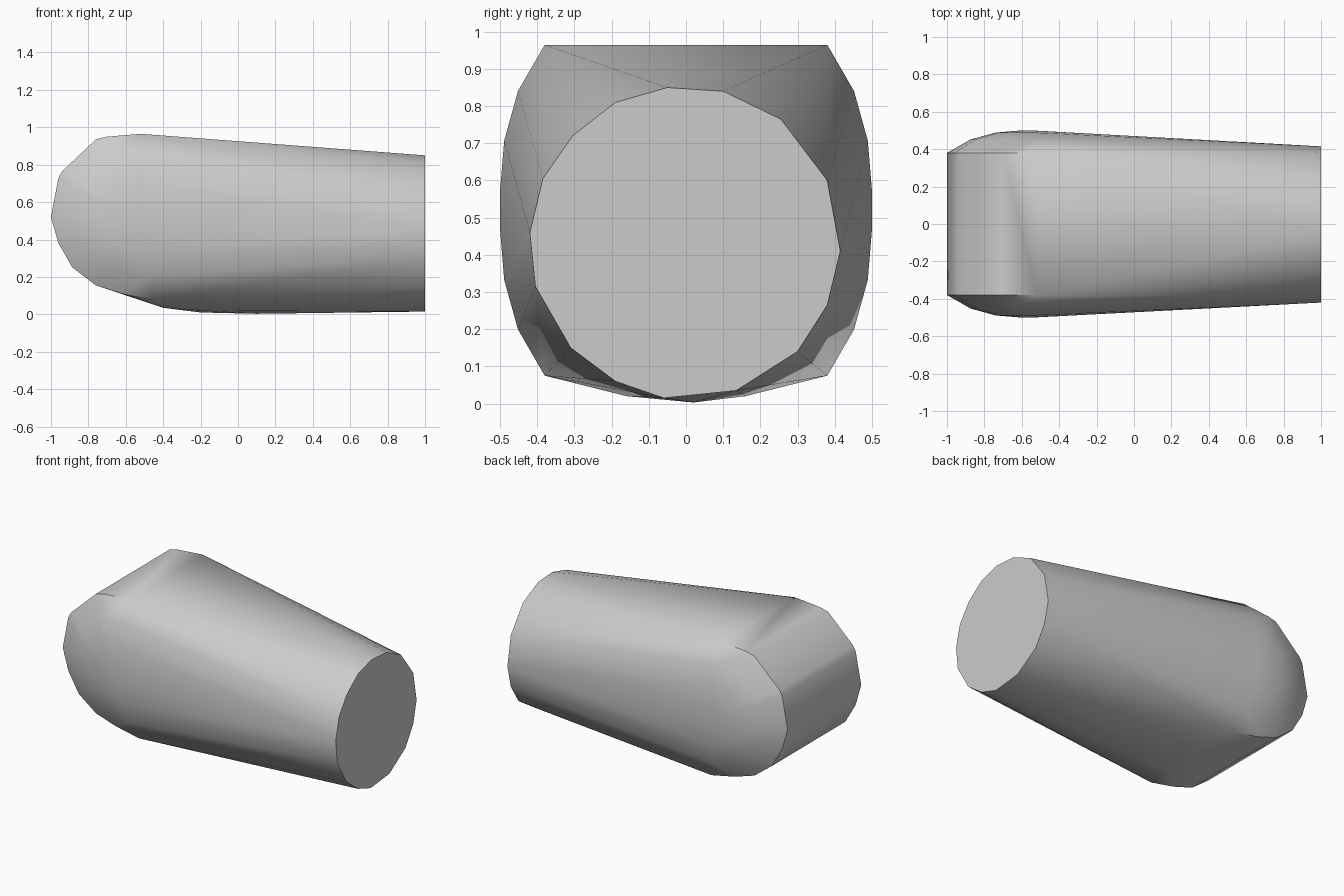
import bpy
import bmesh
import math

cube = bpy.data.objects.get("Cube")
if cube:
    bpy.data.objects.remove(cube)

grey = bpy.data.materials.new("mid grey")
grey.use_nodes = True
colour = (0.6, 0.6, 0.6, 1)
grey.diffuse_color = colour
grey.node_tree.nodes["Principled BSDF"].inputs["Base Color"].default_value = colour

points = []

# Flat round end: sixteen slightly uneven corners (y, z)
end_rim = [(-.05, .85), (.1, .84), (.255, .765), (.38, .6), (.415, .41), (.38, .265),
           (.3, .14), (.135, .035), (-.06, .015), (-.19, .06), (-.31, .15),
           (-.405, .315), (-.42, .46), (-.385, .605), (-.305, .72), (-.19, .81)]
points += [(1, y, z) for y, z in end_rim]

# Rounded end: side outline (x, z), stacked into a shallow dome on each side
outline = [(-.52, .965), (-.7, .95), (-.76, .935), (-.94, .765), (-.96, .73), (-1, .52),
           (-.96, .38), (-.885, .25), (-.76, .155), (-.62, .11), (-.45, .075)]
cx, cz = -.55, .52
for side in (-1, 1):
    for depth, scale in ((.38, 1), (.452, .72), (.489, .42), (.5, .12)):
        points += [(cx + (x - cx) * scale, side * depth, cz + (z - cz) * scale)
                   for x, z in outline]
    # Gently bulging belly
    points += [(-.4, side * .17, .035), (-.2, side * .16, .02)]
points += [(-.2, .02, .01), (.1, .02, .003)]

# Skin the corners with one convex shell
bm = bmesh.new()
for p in points:
    bm.verts.new(p)
hull = bmesh.ops.convex_hull(bm, input=bm.verts)
unused = {v for v in hull["geom_interior"] + hull["geom_unused"]
          if isinstance(v, bmesh.types.BMVert)}
bmesh.ops.delete(bm, geom=list(unused), context='VERTS')
bmesh.ops.dissolve_limit(bm, angle_limit=math.radians(.5), verts=bm.verts, edges=bm.edges)
bmesh.ops.recalc_face_normals(bm, faces=bm.faces)

mesh = bpy.data.meshes.new("rounded_body")
bm.to_mesh(mesh)
bm.free()
mesh.materials.append(grey)
body = bpy.data.objects.new("rounded_body", mesh)
bpy.context.collection.objects.link(body)
bpy.context.view_layer.objects.active = body
body.select_set(True)
bpy.ops.object.shade_smooth_by_angle(angle=math.radians(30))
